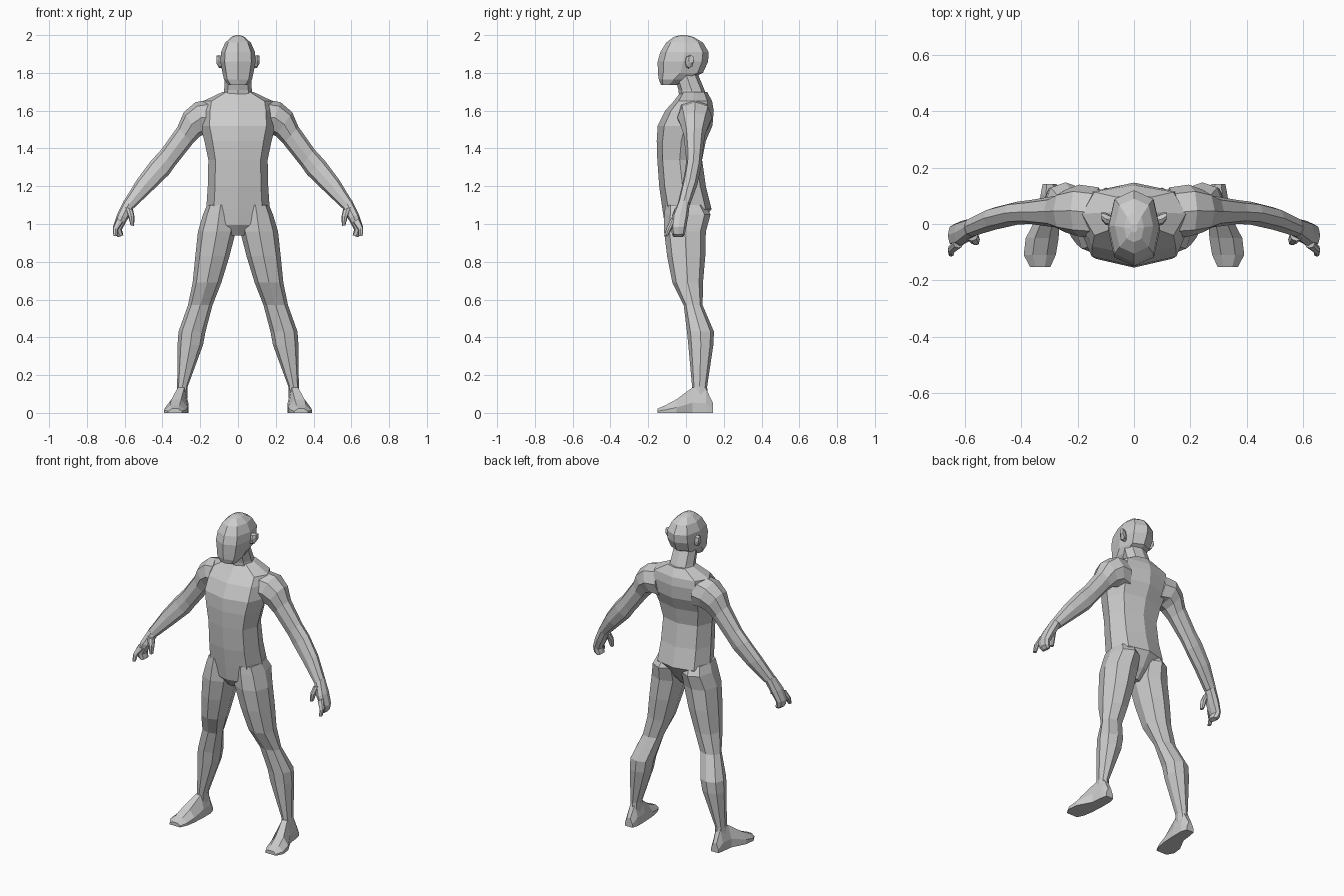
import bpy, bmesh
from mathutils import Vector as V

ORDER = ((1, 0), (1, 1), (0, 1), (-1, 1), (-1, 0), (-1, -1), (0, -1), (1, -1))


def ring(c, u, v, k=0.74):
    """Eight-sided section around c spanned by half-axes u and v."""
    c, u, v = V(c), V(u), V(v)
    return [c + (u * a + v * b) * (k if a and b else 1) for a, b in ORDER]


def flat(z, x0, x1, y0, y1, k=0.74):
    """Horizontal section between the given limits."""
    return ring(((x0 + x1) / 2, (y0 + y1) / 2, z), ((x1 - x0) / 2, 0, 0), (0, (y1 - y0) / 2, 0), k)


def limb(xu, zu, xl, zl, y0, y1, k=0.74):
    """Sloping section between an upper/outer and a lower/inner outline point."""
    return ring(((xu + xl) / 2, (y0 + y1) / 2, (zu + zl) / 2),
                ((xu - xl) / 2, 0, (zu - zl) / 2), (0, (y1 - y0) / 2, 0), k)


def loft(name, rings, mirror=False):
    bm = bmesh.new()
    rows = [[bm.verts.new(p) for p in r] for r in rings]
    n = len(rows[0])
    for a, b in zip(rows, rows[1:]):
        for i in range(n):
            j = (i + 1) % n
            bm.faces.new((a[i], a[j], b[j], b[i]))
    bm.faces.new(rows[0][::-1])
    bm.faces.new(rows[-1])
    bmesh.ops.recalc_face_normals(bm, faces=bm.faces)
    me = bpy.data.meshes.new(name)
    bm.to_mesh(me)
    bm.free()
    ob = bpy.data.objects.new(name, me)
    bpy.context.collection.objects.link(ob)
    if mirror:
        ob.modifiers.new("Mirror", 'MIRROR').use_mirror_merge = False
    return ob


# Torso: height, half width, front, back
loft("torso", [flat(z, -w, w, f, b, 0.76) for z, w, f, b in (
    (0.94, 0.04, -0.07, 0.03), (0.995, 0.12, -0.112, 0.08),
    (1.08, 0.168, -0.125, 0.135), (1.20, 0.16, -0.142, 0.105),
    (1.34, 0.157, -0.152, 0.085), (1.44, 0.178, -0.155, 0.105),
    (1.52, 0.198, -0.15, 0.14), (1.60, 0.195, -0.11, 0.147),
    (1.65, 0.185, -0.065, 0.138), (1.70, 0.08, -0.028, 0.112))])

# Neck, leaning forward
loft("neck", [flat(z, -w, w, f, b) for z, w, f, b in (
    (1.66, 0.085, -0.035, 0.115), (1.71, 0.073, -0.04, 0.098),
    (1.80, 0.07, -0.065, 0.06))])

# Head
loft("head", [flat(z, -w, w, f, b, 0.76) for z, w, f, b in (
    (1.735, 0.05, -0.132, -0.05), (1.765, 0.074, -0.144, 0.015),
    (1.80, 0.082, -0.149, 0.09), (1.86, 0.093, -0.15, 0.117),
    (1.91, 0.09, -0.136, 0.12), (1.96, 0.068, -0.105, 0.09),
    (1.99, 0.035, -0.065, 0.04), (2.0, 0.012, -0.03, 0.0))])

# Ears
loft("ear", [ring((x, y, z), (0, d, 0), (0, 0, h)) for x, y, z, d, h in (
    (0.07, 0.01, 1.855, 0.016, 0.033), (0.1, 0.018, 1.86, 0.022, 0.034),
    (0.115, 0.028, 1.872, 0.014, 0.02))], True)

# Legs: height, inner, outer, front, back
loft("leg", [flat(*s) for s in (
    (1.10, 0.02, 0.165, -0.11, 0.10), (1.05, 0.015, 0.185, -0.115, 0.13),
    (0.96, 0.012, 0.212, -0.116, 0.105), (0.83, 0.045, 0.226, -0.10, 0.102),
    (0.69, 0.088, 0.24, -0.072, 0.09), (0.57, 0.135, 0.265, -0.012, 0.088),
    (0.43, 0.172, 0.315, 0.005, 0.148), (0.36, 0.185, 0.32, 0.012, 0.145),
    (0.14, 0.266, 0.322, 0.032, 0.112), (0.08, 0.268, 0.325, 0.032, 0.115))], True)


# Feet: station from heel to toe, inner, outer, top
def sole(y, x0, x1, h):
    m, t = (x1 - x0) * 0.28, h * 0.4
    return [V(p) for p in ((x0, y, 0), (x1, y, 0), (x1, y, t),
                           (x1 - m, y, h), (x0 + m, y, h), (x0, y, t))]


loft("foot", [sole(*s) for s in (
    (0.142, 0.275, 0.325, 0.055), (0.105, 0.263, 0.332, 0.13),
    (0.035, 0.263, 0.34, 0.135), (-0.05, 0.268, 0.385, 0.072),
    (-0.11, 0.278, 0.392, 0.04), (-0.152, 0.297, 0.37, 0.022))], True)

# Arms: upper outline point, lower outline point, front, back
loft("arm", [limb(*s) for s in (
    (0.14, 1.66, 0.11, 1.47, -0.05, 0.13), (0.225, 1.645, 0.165, 1.48, -0.045, 0.14),
    (0.287, 1.592, 0.20, 1.465, -0.03, 0.122), (0.32, 1.515, 0.24, 1.425, -0.012, 0.10),
    (0.405, 1.395, 0.335, 1.305, 0.0, 0.085), (0.46, 1.335, 0.365, 1.262, -0.002, 0.08),
    (0.535, 1.235, 0.45, 1.18, -0.02, 0.06), (0.605, 1.12, 0.55, 1.085, -0.045, 0.022))], True)

# Hands: palm with the outer fingers curled in
loft("hand", [limb(*s) for s in (
    (0.604, 1.125, 0.55, 1.09, -0.044, 0.02), (0.64, 1.05, 0.582, 1.03, -0.075, 0.012),
    (0.662, 0.985, 0.615, 0.97, -0.08, 0.0), (0.655, 0.945, 0.61, 0.955, -0.075, -0.005),
    (0.635, 0.93, 0.607, 0.94, -0.07, -0.012))], True)

# Index finger and thumb
loft("index_finger", [limb(*s) for s in (
    (0.642, 1.03, 0.607, 1.01, -0.085, -0.055), (0.662, 0.98, 0.636, 0.97, -0.105, -0.075),
    (0.66, 0.938, 0.64, 0.935, -0.116, -0.095))], True)
loft("thumb", [limb(*s) for s in (
    (0.60, 1.09, 0.555, 1.075, -0.06, -0.015), (0.583, 1.045, 0.548, 1.04, -0.075, -0.035),
    (0.568, 0.992, 0.55, 0.99, -0.075, -0.05))], True)
